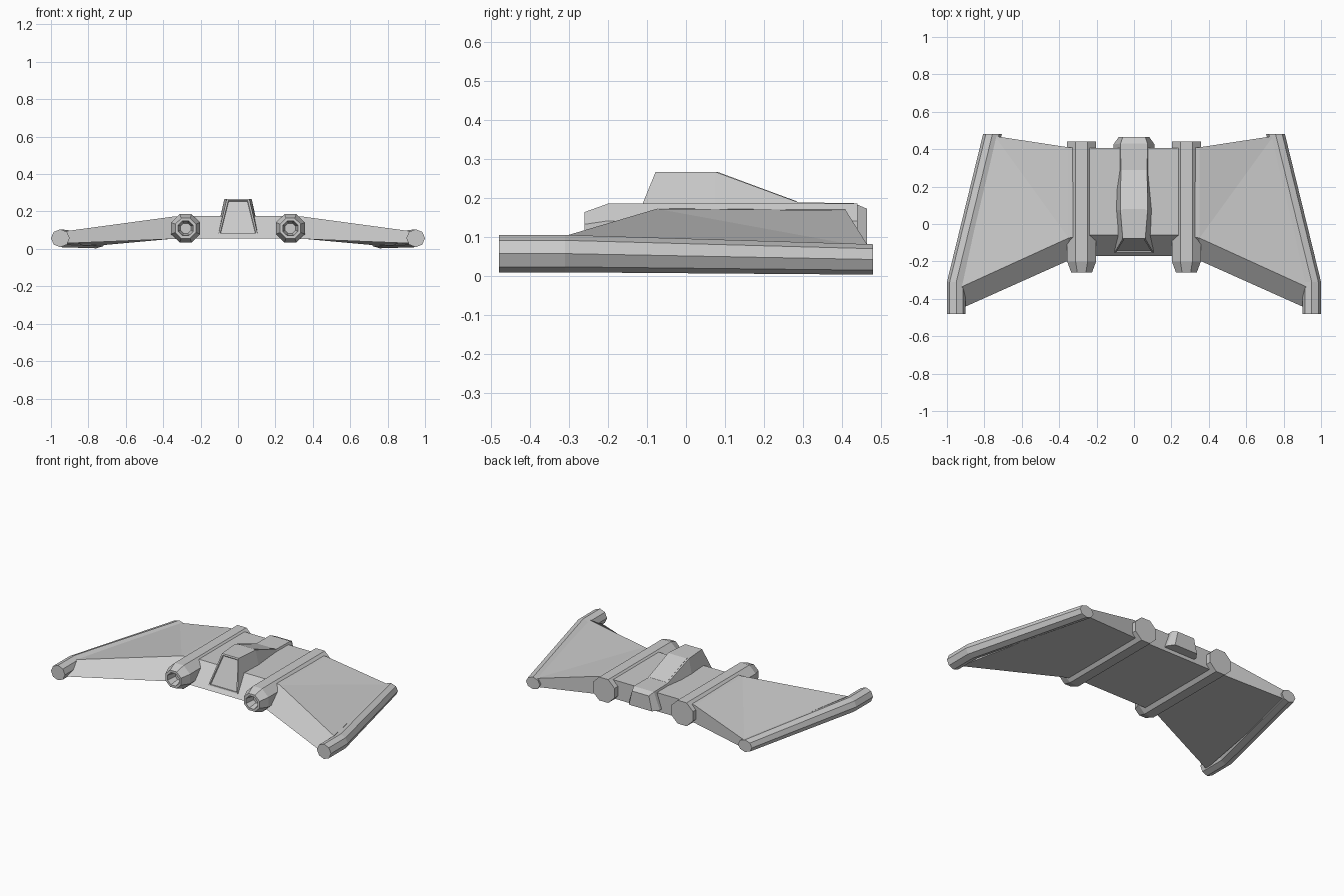
import bpy, bmesh
from math import sin, cos, pi
from mathutils import Vector

if "Cube" in bpy.data.objects:
    bpy.data.objects.remove(bpy.data.objects["Cube"])


def loft(name, rings, mirror=False, panel=None):
    """Skin a row of matching closed rings, cap both ends, optionally inset end faces."""
    bm = bmesh.new()
    rows = [[bm.verts.new(p) for p in ring] for ring in rings]
    n = len(rows[0])
    for a, b in zip(rows, rows[1:]):
        for i in range(n):
            j = (i + 1) % n
            bm.faces.new((a[i], a[j], b[j], b[i]))
    first = bm.faces.new(rows[0])
    bm.faces.new(rows[-1])
    bmesh.ops.recalc_face_normals(bm, faces=bm.faces[:])
    if panel:
        bmesh.ops.inset_region(bm, faces=[first], thickness=panel, depth=0)
        bmesh.ops.inset_region(bm, faces=[first], thickness=0.004, depth=-0.008)
    me = bpy.data.meshes.new(name)
    bm.to_mesh(me)
    bm.free()
    ob = bpy.data.objects.new(name, me)
    bpy.context.collection.objects.link(ob)
    if mirror:
        ob.modifiers.new("Mirror", 'MIRROR').use_mirror_merge = False
    return ob


def octagon(x, y, z, rx, rz, turn=0.0):
    return [(x + rx * cos(turn + i * pi / 4), y, z + rz * sin(turn + i * pi / 4))
            for i in range(8)]


# Centre body: wedge-nosed slab between the engines
profile = [(-0.17, 0.055), (-0.06, 0.175), (0.405, 0.175), (0.405, 0.055)]
loft("centre_body", [[(x, y, z) for y, z in profile] for x in (-0.27, 0.27)])

# Wings: swept, tapering outwards to the tip rails
root = [(0.27, -0.155, 0.055), (0.27, -0.06, 0.175), (0.27, 0.405, 0.175), (0.27, 0.405, 0.055)]
mid = [(0.35, -0.195, 0.053), (0.35, -0.075, 0.172), (0.35, 0.41, 0.168), (0.35, 0.41, 0.054)]
tip = [(0.92, -0.45, 0.03), (0.92, -0.335, 0.095), (0.745, 0.47, 0.072), (0.745, 0.47, 0.018)]
wing = loft("wing", [root, mid, tip], mirror=True)
# Crease the upper skin from front root to rear tip
bm = bmesh.new()
bm.from_mesh(wing.data)
bm.verts.ensure_lookup_table()
bmesh.ops.connect_verts(bm, verts=[bm.verts[5], bm.verts[10]])
bm.to_mesh(wing.data)
bm.free()

# Tip rails: bent octagonal tubes
loft("wingtip_rail", [octagon(0.95, -0.48, 0.057, 0.05, 0.048),
                      octagon(0.95, -0.31, 0.057, 0.05, 0.048),
                      octagon(0.757, 0.48, 0.042, 0.05, 0.039)], mirror=True)

# Engine pods: octagonal, chamfered nose with a recessed intake
stations = [(0.44, 0.084), (-0.20, 0.084), (-0.26, 0.06), (-0.26, 0.044), (-0.20, 0.03)]
loft("engine_pod", [octagon(0.28, y, 0.11, r, r * 0.97, pi / 8) for y, r in stations],
     mirror=True)


# Cockpit: trapezoid sections along the hull, framed window in the nose
def section(y_low, y_top, w_low, w_top, z_top):
    return [(-w_low, y_low, 0.078), (w_low, y_low, 0.078),
            (w_top, y_top, z_top), (-w_top, y_top, z_top)]


loft("cockpit", [section(-0.155, -0.078, 0.105, 0.06, 0.267),
                 section(0.075, 0.075, 0.115, 0.073, 0.267),
                 section(0.29, 0.29, 0.11, 0.07, 0.188),
                 section(0.425, 0.43, 0.11, 0.072, 0.187),
                 section(0.465, 0.465, 0.082, 0.06, 0.172)], panel=0.012)

# Raised canopy panes on top of the cockpit
loft("canopy_panel", [[(-w, y, z + d) for d in (0, 0.003)] + [(w, y, z + d) for d in (0.003, 0)]
                      for y, z, w in ((-0.06, 0.264, 0.05), (0.08, 0.264, 0.062), (0.285, 0.188, 0.06))])
